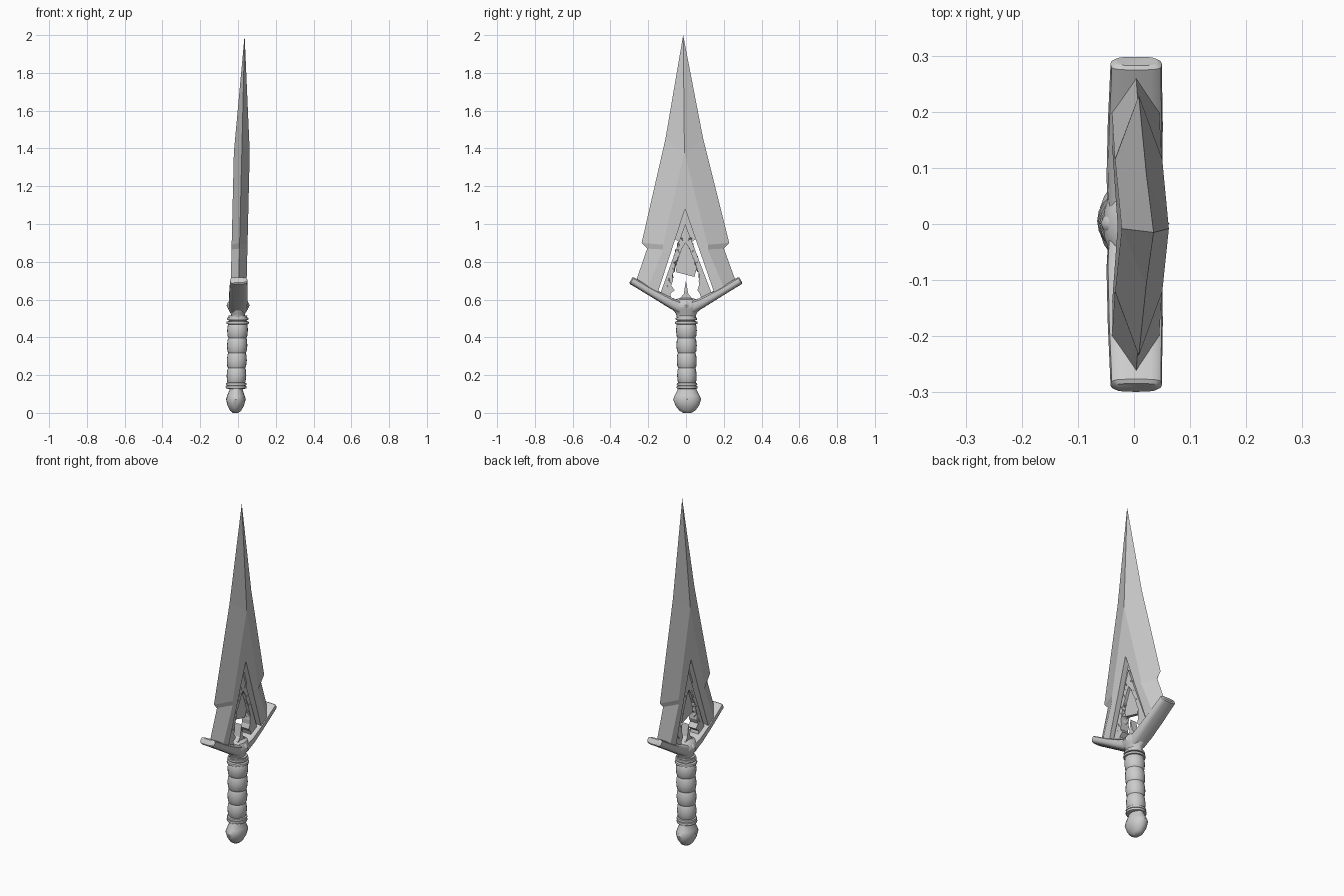
import bpy, bmesh, math, random
from mathutils import Vector

random.seed(4)
cube = bpy.data.objects.get("Cube")
if cube:
    bpy.data.objects.remove(cube, do_unlink=True)

metal = bpy.data.materials.new("grey metal")
metal.use_nodes = True
GREY = (0.6, 0.6, 0.6, 1)
metal.diffuse_color = GREY
metal.node_tree.nodes["Principled BSDF"].inputs["Base Color"].default_value = GREY


def finish(bm, name, smooth=False):
    """Lean the part along the slightly tilted axis and make it an object."""
    for v in bm.verts:
        z = v.co.z
        v.co.x += 0.024 * z - 0.013
        v.co.y += 0.007 - 0.011 * z
    bmesh.ops.recalc_face_normals(bm, faces=bm.faces[:])
    mesh = bpy.data.meshes.new(name)
    bm.to_mesh(mesh)
    bm.free()
    mesh.materials.append(metal)
    obj = bpy.data.objects.new(name, mesh)
    bpy.context.collection.objects.link(obj)
    if smooth:
        bpy.ops.object.select_all(action='DESELECT')
        obj.select_set(True)
        bpy.context.view_layer.objects.active = obj
        bpy.ops.object.shade_smooth_by_angle(angle=math.radians(40))
    return obj


def loft(bm, rings):
    """Skin a list of equally long point rings and cap both ends."""
    loops = [[bm.verts.new(p) for p in ring] for ring in rings]
    n = len(loops[0])
    for a, b in zip(loops, loops[1:]):
        for i in range(n):
            j = (i + 1) % n
            bm.faces.new((a[i], a[j], b[j], b[i]))
    bm.faces.new(loops[0])
    bm.faces.new(loops[-1])


def lathe(name, profile, squash=1.0, sides=20):
    bm = bmesh.new()
    angles = [math.tau * i / sides for i in range(sides)]
    loft(bm, [[(r * squash * math.cos(a), r * math.sin(a), z) for a in angles]
              for r, z in profile])
    return finish(bm, name, True)


def plate(name, outline, thick):
    """Flat plate in the blade plane, outline given as (y, z)."""
    bm = bmesh.new()
    loft(bm, [[(x, y, z) for y, z in outline] for x in (-thick, thick)])
    return finish(bm, name)


# Blade half: sharp outer edge, raised ridge, flat inner panel, open base
def blade_half(name, side):
    edge = [(0, 2.0), (0.1, 1.45), (0.232, 0.9), (0.203, 0.87), (0.265, 0.695)]
    raised = [(0, 1.38), (0.118, 0.89), (0.118, 0.865), (0.2, 0.665),
              (0.15, 0.635), (0, 1.08)]
    bm = bmesh.new()
    e = [bm.verts.new((0, side * y, z)) for y, z in edge]
    faces = []
    for x in (0.042, -0.042):
        r = [bm.verts.new((x, side * y, z)) for y, z in raised]
        faces.append(r)
        bm.faces.new((e[0], e[1], r[0]))
        for i in range(3):
            bm.faces.new((e[i + 1], e[i + 2], r[i + 1], r[i]))
        bm.faces.new(r)
    f, b = faces
    bm.faces.new((e[4], f[3], b[3]))
    for i in (3, 4):
        bm.faces.new((f[i], f[i + 1], b[i + 1], b[i]))
    finish(bm, name)


# Guard arm: flat on top, rounded underneath, rising outward
def guard_arm(name, side):
    bm = bmesh.new()
    up = Vector((0, -0.5 * side, 0.86))
    stations = [(0.02, 0.556, 0.036, 0.046), (0.08, 0.582, 0.028, 0.05),
                (0.18, 0.637, 0.022, 0.049), (0.275, 0.694, 0.021, 0.046),
                (0.286, 0.7, 0.021, 0.046), (0.291, 0.703, 0.015, 0.039)]
    rings = []
    for y, z, high, wide in stations:
        ring = []
        for i in range(16):
            a = math.tau * i / 16
            c, s = math.cos(a), math.sin(a)
            lift = math.copysign(abs(s) ** (0.45 if s > 0 else 0.8), s)
            across = math.copysign(abs(c) ** 0.6, c)
            ring.append(Vector((wide * across, side * y, z)) + up * high * lift)
        rings.append(ring)
    loft(bm, rings)
    finish(bm, name, True)


# Broken inner frame bordering the opening
def inner_frame(name, side):
    inner = [(0.0, 0.9), (0.03, 0.84), (0.06, 0.76), (0.068, 0.7), (0.06, 0.65), (0.08, 0.61)]
    ragged = []
    for (y0, z0), (y1, z1) in zip(inner, inner[1:]):
        ragged.append((y0, z0))
        ragged.append(((y0 + y1) / 2 + random.uniform(0.003, 0.016), (z0 + z1) / 2))
    ragged.append(inner[-1])
    outline = [(0, 1.0), (0.135, 0.635)] + ragged[::-1]
    plate(name, [(side * y, z) for y, z in outline], 0.026)


# Faceted shards lying against the frame
def shards(name, side):
    bm = bmesh.new()
    for i in range(9):
        t = (i + 0.5) / 9
        centre = Vector((0, side * (0.015 + 0.09 * t), 0.93 - 0.28 * t))
        made = bmesh.ops.create_icosphere(bm, subdivisions=1, radius=0.02)["verts"]
        stretch = random.uniform(0.8, 1.5)
        for v in made:
            v.co *= random.uniform(0.75, 1.15)
            v.co = Vector((v.co.x * 1.6, v.co.y * 0.8, v.co.z * stretch)) + centre
    finish(bm, name)


# Small diamond stud on each face
def stud(name, z, wide, high, depth):
    bm = bmesh.new()
    rim = [bm.verts.new(p) for p in
           ((0, wide, z), (0, 0, z + high), (0, -wide, z), (0, 0, z - high))]
    for x in (depth, -depth):
        tip = bm.verts.new((x, 0, z))
        for i in range(4):
            bm.faces.new((rim[i], rim[(i + 1) % 4], tip))
    finish(bm, name)


for word, side in (("left", 1), ("right", -1)):
    tag = "back" if side > 0 else "front"
    blade_half(tag + "_blade_half", side)
    guard_arm(tag + "_guard_arm", side)
    inner_frame(tag + "_inner_frame", side)
    shards(tag + "_frame_shards", side)

# Recessed web, hanging tongue and upright spike in the opening
plate("upper_web", [(0, 1.08), (0.055, 0.92), (0, 0.88), (-0.055, 0.92)], 0.012)
plate("hanging_tongue", [(0, 0.92), (0.06, 0.77), (0.045, 0.72), (-0.05, 0.745), (-0.055, 0.78)], 0.01)
plate("centre_spike", [(0, 0.7), (0.012, 0.63), (0.045, 0.59), (-0.045, 0.59), (-0.012, 0.63)], 0.02)

# Hub with a boss on each face
lathe("guard_hub", [(0.05, 0.505), (0.054, 0.525), (0.075, 0.55), (0.08, 0.572),
                    (0.06, 0.6), (0.02, 0.612)], 0.7)
bm = bmesh.new()
bmesh.ops.create_uvsphere(bm, u_segments=16, v_segments=10, radius=1)
for v in bm.verts:
    v.co = Vector((v.co.x * 0.06, v.co.y * 0.03, v.co.z * 0.036 + 0.57))
finish(bm, "hub_boss", True)
stud("hub_stud", 0.57, 0.018, 0.028, 0.064)

# Grip made of bulging wraps
grip = []
for k in range(4):
    base = 0.157 + k * 0.08
    for t, r in ((0, 0.044), (0.12, 0.049), (0.5, 0.052), (0.88, 0.049)):
        grip.append((r + 0.001 * k, base + 0.08 * t))
grip += [(0.046, 0.477), (0.05, 0.515)]
lathe("grip", grip)

# Collar rings
for i, (z, r) in enumerate(((0.136, 0.056), (0.152, 0.055), (0.477, 0.06), (0.498, 0.057))):
    lathe("collar_ring_%d" % (i + 1), [(r - 0.012, z - 0.009), (r - 0.002, z - 0.006),
          (r, z), (r - 0.002, z + 0.006), (r - 0.012, z + 0.009)])

# Pommel, flattened across its faces
lathe("pommel", [(0.022, 0.0), (0.042, 0.012), (0.062, 0.038), (0.074, 0.072),
                 (0.066, 0.092), (0.052, 0.118), (0.046, 0.14)], 0.7)
stud("pommel_stud", 0.073, 0.014, 0.03, 0.055)
